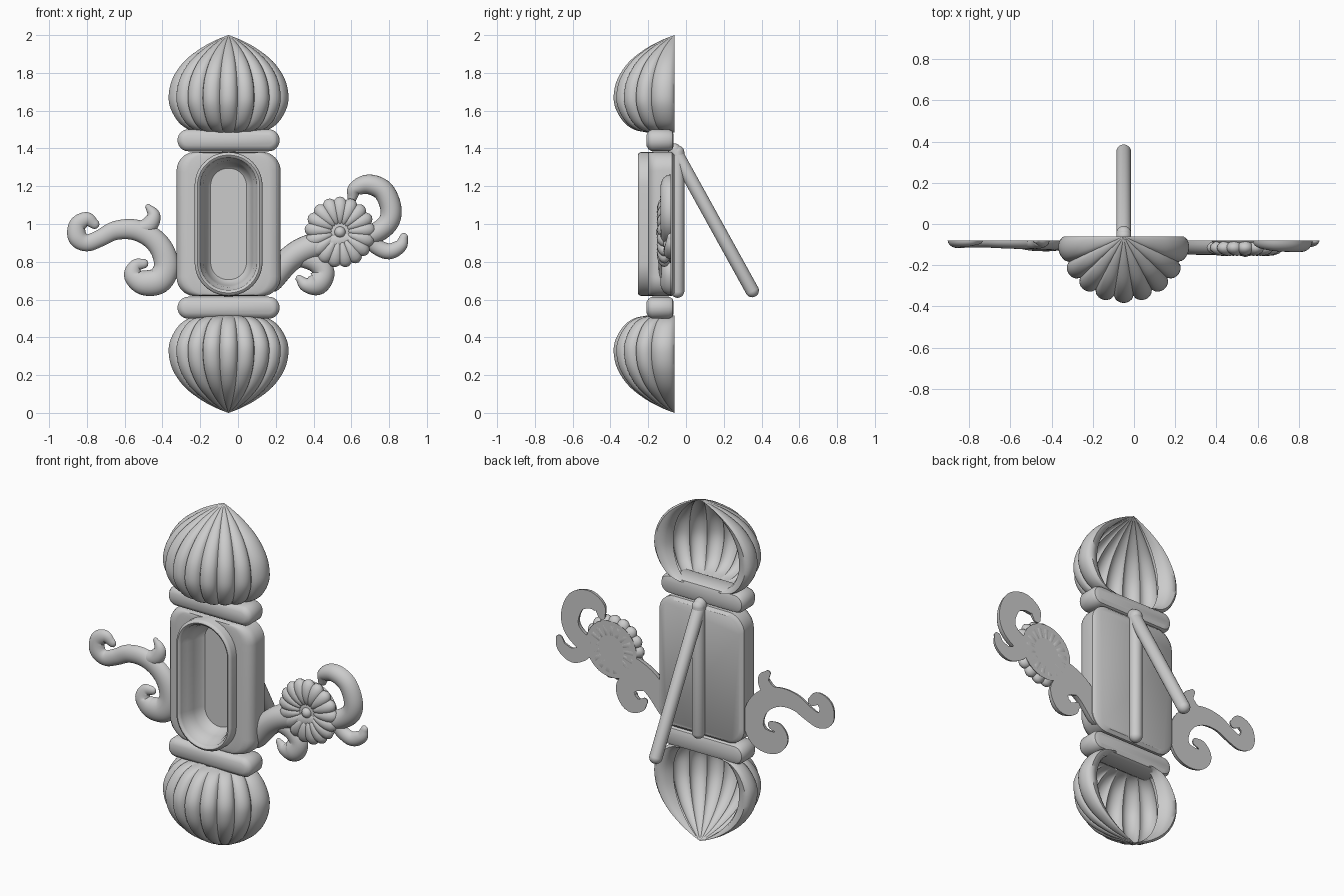
import bpy, bmesh
from math import sin, cos, pi, radians
from mathutils import Vector, Matrix

if "Cube" in bpy.data.objects:
    bpy.data.objects.remove(bpy.data.objects["Cube"])

CX = -0.05      # centre line of the main column
BACK = -0.06    # flat rear plane


def finish(name, bm, angle=40):
    bmesh.ops.recalc_face_normals(bm, faces=bm.faces)
    me = bpy.data.meshes.new(name)
    bm.to_mesh(me)
    bm.free()
    ob = bpy.data.objects.new(name, me)
    bpy.context.collection.objects.link(ob)
    bpy.ops.object.select_all(action='DESELECT')
    ob.select_set(True)
    bpy.context.view_layer.objects.active = ob
    bpy.ops.object.shade_smooth_by_angle(angle=radians(angle))
    return ob


def loft(name, rings, closed=True, caps=True, angle=40):
    bm = bmesh.new()
    vs = [[bm.verts.new(p) for p in r] for r in rings]
    n = len(vs[0])
    for a, b in zip(vs, vs[1:]):
        for i in range(n if closed else n - 1):
            j = (i + 1) % n
            bm.faces.new((a[i], a[j], b[j], b[i]))
    if caps:
        bm.faces.new(vs[0])
        bm.faces.new(vs[-1])
    return finish(name, bm, angle)


def spline(pts, steps):
    """Catmull-Rom through points of any size"""
    p = [Vector(q) for q in pts]
    p = [2 * p[0] - p[1]] + p + [2 * p[-1] - p[-2]]
    out = []
    for a, b, c, d in zip(p, p[1:], p[2:], p[3:]):
        for k in range(steps):
            t = k / steps
            out.append(0.5 * (2 * b + (c - a) * t + (2 * a - 5 * b + 4 * c - d) * t * t
                              + (3 * b - a - 3 * c + d) * t ** 3))
    return out + [p[-2]]


def rounded(hw, hh, r, y, zc=1.0, n=10):
    """Rounded rectangle ring in the xz plane"""
    ring = []
    for q, (sx, sz) in enumerate(((1, 1), (-1, 1), (-1, -1), (1, -1))):
        for k in range(n + 1):
            a = pi / 2 * (q + k / n)
            ring.append((CX + sx * (hw - r) + r * cos(a), y, zc + sz * (hh - r) + r * sin(a)))
    return ring


# Gadrooned half domes, hollow behind with rolled rear edges
edges = [0] + [25 + 130 / 7 * k for k in range(8)] + [180]
section = [(0.70, 16), (0.74, 5), (0.82, 1), (0.90, 0)]
for a, b in zip(edges, edges[1:]):
    for k in range(10):
        t = k / 10
        f = 0.905 + 0.095 * max(0, sin(pi * t)) ** 0.6
        section.append((f, a + (b - a) * t))
section += [(0.90, 180), (0.82, 179), (0.74, 175), (0.70, 164)]
section.remove((0.905, 0))
profile = spline([(0.15, 0.485), (0.215, 0.50), (0.27, 0.54), (0.312, 0.61), (0.323, 0.68), (0.302, 0.77),
                  (0.24, 0.86), (0.15, 0.93), (0.065, 0.975), (0.001, 1.0)], 4)
for name, s in (("upper_dome", 1), ("lower_dome", -1)):
    loft(name, [[(CX + R * f * cos(radians(a)), BACK - R * f * sin(radians(a)), 1 + s * h)
                 for f, a in section] for R, h in profile], closed=False, caps=False, angle=50)

# Collar bars between body and domes
for name, z in (("upper_collar", 1.443), ("lower_collar", 0.557)):
    loft(name, [rounded(0.27 - d, 0.058 - d, 0.057 - d, y, z) for d, y in
                ((0.03, -0.065), (0.01, -0.072), (0, -0.09), (0, -0.18), (0.01, -0.198), (0.03, -0.21))])

# Main body with recess for the oval frame
loft("body", [rounded(*v) for v in (
    (0.255, 0.365, 0.09, -0.06), (0.275, 0.382, 0.1, -0.075), (0.275, 0.382, 0.1, -0.15),
    (0.267, 0.380, 0.1, -0.175), (0.247, 0.378, 0.1, -0.193), (0.215, 0.376, 0.1, -0.20),
    (0.17, 0.37, 0.165, -0.20), (0.17, 0.37, 0.165, -0.08))])

# Raised oval frame with dished cavity
loft("oval_frame", [rounded(w, w + 0.2, w - 0.002, y) for w, y in (
    (0.18, -0.10), (0.18, -0.24), (0.175, -0.25), (0.165, -0.255), (0.155, -0.25), (0.15, -0.24),
    (0.148, -0.22), (0.135, -0.205), (0.125, -0.16), (0.11, -0.115), (0.085, -0.09), (0.05, -0.08))])


# Rear stand rods
def rod(name, p, q, r):
    p, q = Vector(p), Vector(q)
    bm = bmesh.new()
    bmesh.ops.create_uvsphere(bm, u_segments=24, v_segments=13, radius=r)
    for v in bm.verts:
        if v.co.z > 0:
            v.co.z += (q - p).length
    rot = (q - p).to_track_quat('Z', 'Y').to_matrix().to_4x4()
    bm.transform(Matrix.Translation(p) @ rot)
    finish(name, bm)


rod("upright_rod", (CX, -0.045, 0.645), (CX, -0.045, 1.38), 0.036)
rod("prop_rod", (CX, 0.35, 0.648), (CX, -0.06, 1.39), 0.036)


# Flat-backed scrollwork: points are (x, z, half width)
def scroll(name, pts, depth, back=-0.08):
    path = spline(pts, 6)
    for i, end in ((1, 0), (-2, -1)):       # rounded ends
        e = path[end].copy()
        d = Vector((e.x - path[i].x, e.y - path[i].y)).normalized()
        cap = [Vector((e.x + d.x * e.z * sin(t), e.y + d.y * e.z * sin(t), e.z * cos(t) + 0.0005))
               for t in (0.5, 1.0, 1.35, 1.56)]
        path = cap[::-1] + path if end == 0 else path + cap
    rings = []
    for i, p in enumerate(path):
        a, b = path[max(i - 1, 0)], path[min(i + 1, len(path) - 1)]
        t = Vector((b.x - a.x, b.y - a.y)).normalized()
        ring = []
        for k in range(13):
            u = pi * k / 12
            w = p.z * cos(u)
            ring.append((p.x - t.y * w, back - p.z * depth * sin(u), p.y + t.x * w))
        rings.append(ring)
    loft(name, rings)


scroll("left_scroll", [
    (-0.76, 1.00, 0.026), (-0.80, 1.025, 0.038), (-0.85, 0.995, 0.045), (-0.85, 0.93, 0.05), (-0.80, 0.90, 0.045),
    (-0.73, 0.925, 0.045), (-0.65, 0.965, 0.05), (-0.55, 0.97, 0.055), (-0.46, 0.93, 0.058),
    (-0.40, 0.86, 0.062), (-0.38, 0.77, 0.066), (-0.42, 0.70, 0.07), (-0.50, 0.69, 0.066),
    (-0.555, 0.73, 0.05), (-0.54, 0.78, 0.035), (-0.50, 0.79, 0.025)], 0.75)
scroll("left_leaf", [(-0.55, 0.965, 0.04), (-0.475, 0.99, 0.045), (-0.447, 1.045, 0.036),
                     (-0.475, 1.09, 0.016)], 0.9)
scroll("right_scroll", [
    (0.18, 0.70, 0.06), (0.27, 0.81, 0.068), (0.38, 0.875, 0.07), (0.54, 0.91, 0.065), (0.70, 0.94, 0.055),
    (0.79, 1.00, 0.055), (0.81, 1.08, 0.056), (0.77, 1.175, 0.056), (0.69, 1.21, 0.052),
    (0.62, 1.185, 0.04), (0.605, 1.14, 0.025)], 1.0)
scroll("right_tail", [(0.69, 0.93, 0.045), (0.735, 0.88, 0.042), (0.80, 0.855, 0.042), (0.86, 0.885, 0.035),
                      (0.878, 0.93, 0.022)], 0.9)
scroll("right_lower_curl", [
    (0.31, 0.83, 0.05), (0.41, 0.80, 0.055), (0.455, 0.745, 0.056), (0.42, 0.685, 0.062),
    (0.36, 0.68, 0.04), (0.325, 0.71, 0.02)], 0.9)

# Flower rosette
FX, FZ = 0.54, 0.957
bm = bmesh.new()
for i in range(17):
    a = 2 * pi * (i + 0.25) / 17
    verts = bmesh.ops.create_uvsphere(bm, u_segments=16, v_segments=10, radius=1)["verts"]
    for v in verts:
        x, y, z = v.co
        rad, w = 0.11 + 0.078 * x, z * 0.037 * (1 + 0.4 * x)
        v.co = (FX + rad * cos(a) - w * sin(a), min(-0.08, -0.115 + 0.04 * y),
                FZ + rad * sin(a) + w * cos(a))
finish("flower_petals", bm, 60)
loft("flower_disc", [[(FX + r * cos(2 * pi * k / 32), y, FZ + r * sin(2 * pi * k / 32)) for k in range(32)]
                     for r, y in ((0.165, -0.08), (0.15, -0.10), (0.06, -0.135))])
bm = bmesh.new()
bmesh.ops.create_uvsphere(bm, u_segments=16, v_segments=10, radius=0.03)
bm.transform(Matrix.Translation((FX, -0.13, FZ)))
finish("flower_centre", bm)
